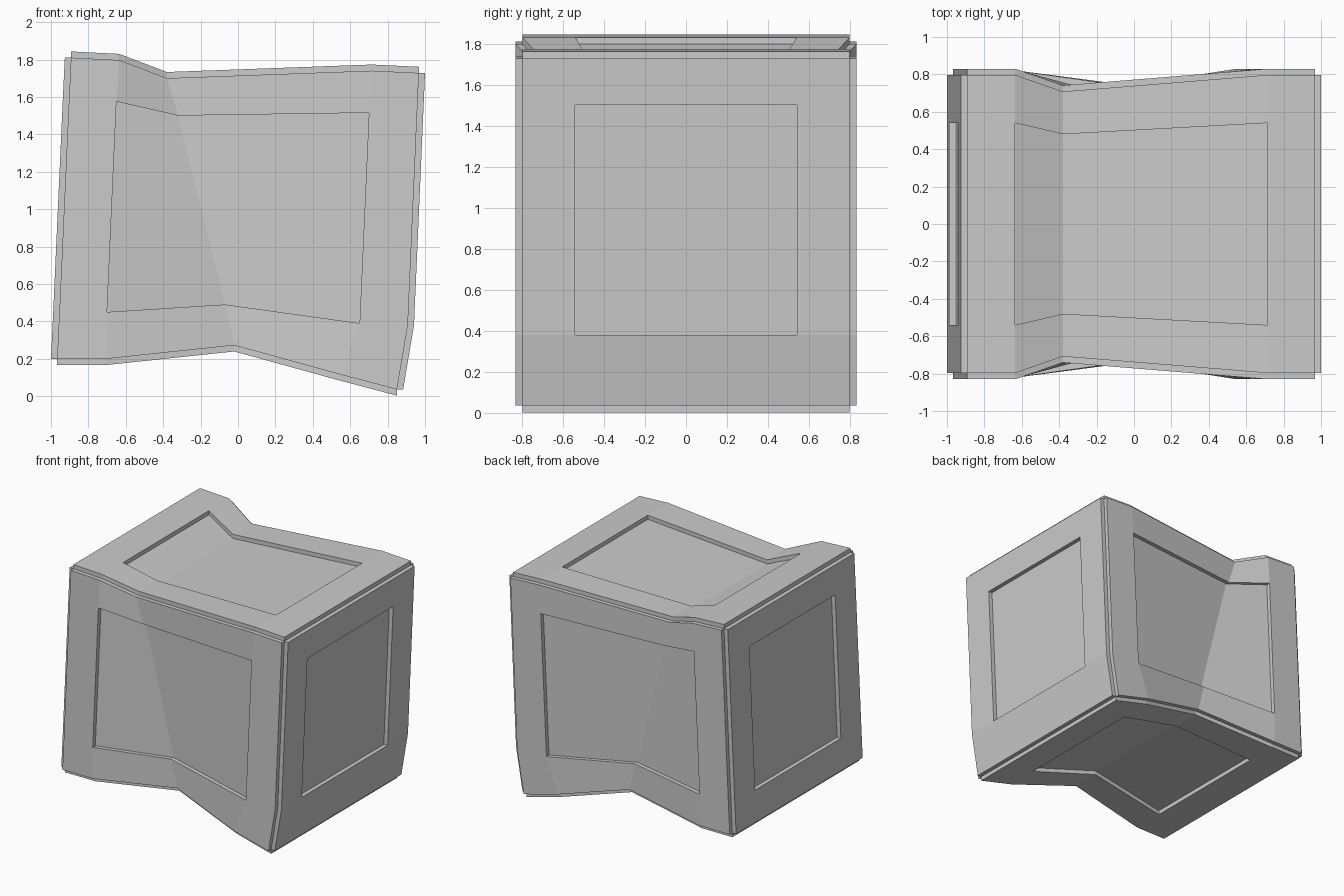
import bpy
import bmesh
from mathutils import Vector

if "Cube" in bpy.data.objects:
    bpy.data.objects.remove(bpy.data.objects["Cube"])

T = 0.033  # thickness of the raised frame plates

# Warped side profile: per column, (x, z) from the bottom row to the top row
COLUMNS = [
    [(-0.967, 0.20), (-0.955, 0.45), (-0.904, 1.58), (-0.893, 1.81)],
    [(-0.70, 0.20), (-0.70, 0.45), (-0.65, 1.575), (-0.635, 1.797)],
    [(-0.02, 0.272), (-0.07, 0.49), (-0.32, 1.50), (-0.38, 1.70)],
    [(0.55, 0.115), (0.65, 0.39), (0.70, 1.515), (0.715, 1.74)],
    [(0.85, 0.036), (0.908, 0.38), (0.957, 1.50), (0.967, 1.728)],
]
# Half depths (panel edge, outer edge) per column; the third column is pinched
DEPTHS = [(0.54, 0.797)] * 2 + [(0.48, 0.708)] + [(0.54, 0.797)] * 2
SIZE = (5, 4, 4)


def core_point(idx):
    i, j, k = idx
    x, z = COLUMNS[i][k]
    inner, outer = DEPTHS[i]
    return Vector((x, (-outer, -inner, inner, outer)[j], z))


def add_side(bm, axis, sign):
    """One side: recessed centre panel plus a raised frame with its walls."""
    a, b = [n for n in range(3) if n != axis]
    fixed = SIZE[axis] - 1 if sign > 0 else 0
    off = Vector((0, 0, 0))
    off[axis] = sign * T
    na, nb = SIZE[a] - 1, SIZE[b] - 1

    def pt(u, v, raised):
        idx = [0, 0, 0]
        idx[axis], idx[a], idx[b] = fixed, u, v
        return core_point(idx) + (off if raised else Vector())

    def face(points):
        bm.faces.new([bm.verts.new(p) for p in points])

    def is_frame(u, v):
        inside = 0 <= u < na and 0 <= v < nb
        return inside and (u in (0, na - 1) or v in (0, nb - 1))

    for u in range(na):
        for v in range(nb):
            ring = [(u, v), (u + 1, v), (u + 1, v + 1), (u, v + 1)]
            raised = is_frame(u, v)
            face([pt(*c, raised) for c in ring])
            if not raised:
                continue
            # Walls where the frame meets the panel or the notched box edge
            for n, (du, dv) in enumerate([(0, -1), (1, 0), (0, 1), (-1, 0)]):
                if not is_frame(u + du, v + dv):
                    p, q = ring[n], ring[(n + 1) % 4]
                    face([pt(*p, True), pt(*q, True), pt(*q, False), pt(*p, False)])


# Crooked crate: six framed sides meeting at notched edges
bm = bmesh.new()
for axis in range(3):
    for sign in (-1, 1):
        add_side(bm, axis, sign)
bmesh.ops.remove_doubles(bm, verts=bm.verts, dist=0.0005)
bmesh.ops.recalc_face_normals(bm, faces=bm.faces)
mesh = bpy.data.meshes.new("crooked_crate")
bm.to_mesh(mesh)
bm.free()
crate = bpy.data.objects.new("crooked_crate", mesh)
bpy.context.collection.objects.link(crate)
